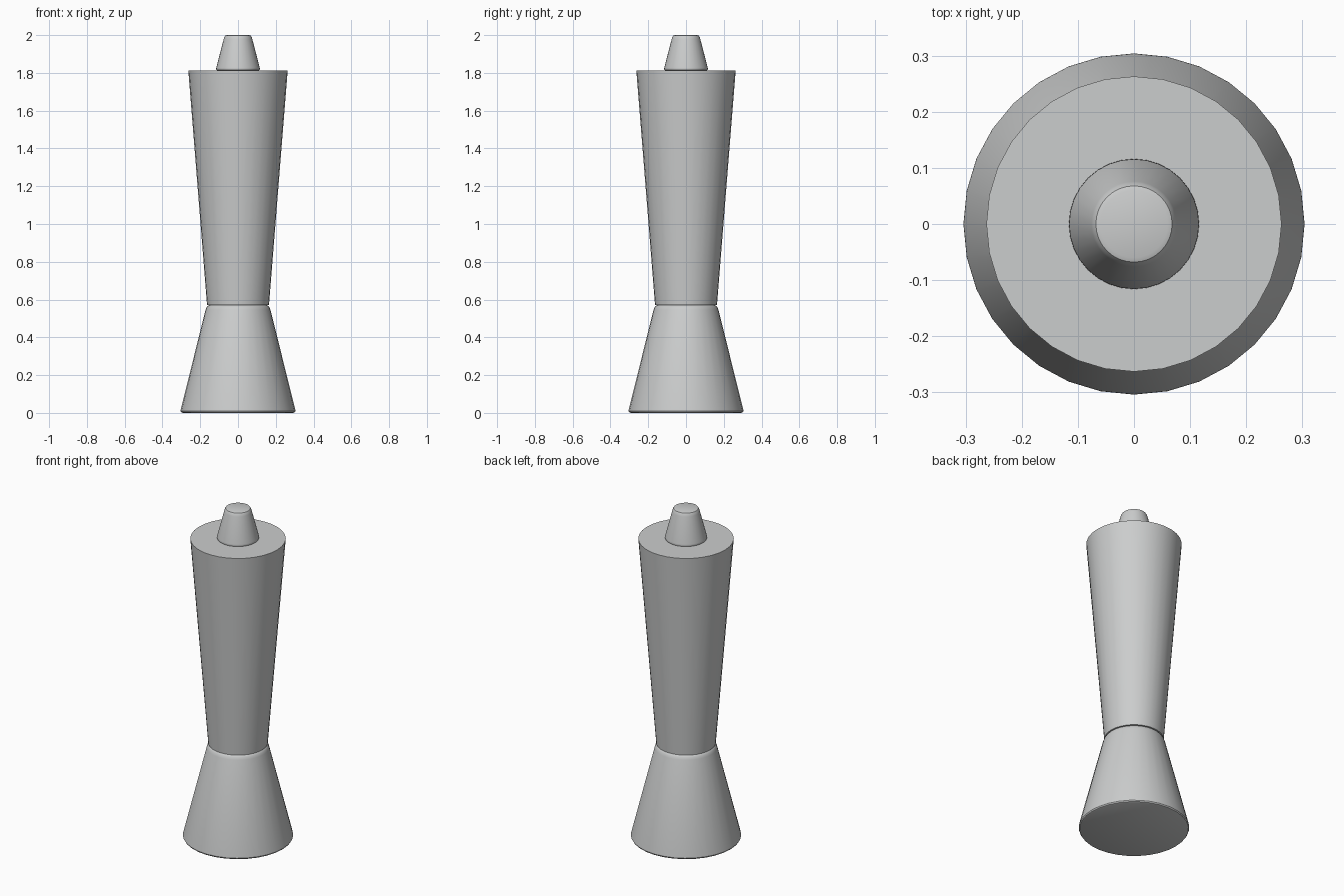
import bpy, bmesh, math

if "Cube" in bpy.data.objects:
    bpy.data.objects.remove(bpy.data.objects["Cube"])

SIDES = 32

grey = bpy.data.materials.new("light grey")
grey.diffuse_color = (0.6, 0.61, 0.61, 1)
grey.use_nodes = True
grey.node_tree.nodes["Principled BSDF"].inputs["Base Color"].default_value = grey.diffuse_color


def lathe(name, profile):
    """Closed turned part from (radius, height) points, bottom to top."""
    bm = bmesh.new()
    rings = []
    for r, z in profile:
        rings.append([bm.verts.new((r * math.cos(2 * math.pi * i / SIDES),
                                    r * math.sin(2 * math.pi * i / SIDES), z))
                      for i in range(SIDES)])
    for low, high in zip(rings, rings[1:]):
        for i in range(SIDES):
            j = (i + 1) % SIDES
            bm.faces.new((low[i], low[j], high[j], high[i]))
    bm.faces.new(rings[0][::-1])
    bm.faces.new(rings[-1])
    mesh = bpy.data.meshes.new(name)
    bm.to_mesh(mesh)
    bm.free()
    mesh.materials.append(grey)
    obj = bpy.data.objects.new(name, mesh)
    bpy.context.collection.objects.link(obj)
    bpy.ops.object.select_all(action='DESELECT')
    obj.select_set(True)
    bpy.context.view_layer.objects.active = obj
    bpy.ops.object.shade_smooth_by_angle(angle=math.radians(35))
    return obj


# flared foot with softened rims
lathe("base", [(0.293, 0.0), (0.300, 0.003), (0.304, 0.010), (0.303, 0.018),
               (0.172, 0.545), (0.167, 0.558), (0.160, 0.567), (0.150, 0.571)])

# long tapered barrel with sharp rims
lathe("body", [(0.164, 0.571), (0.263, 1.812)])

# small tapered knob with softened rims
lathe("knob", [(0.108, 1.812), (0.114, 1.815), (0.116, 1.820), (0.115, 1.828),
               (0.076, 1.978), (0.073, 1.989), (0.068, 1.997), (0.060, 2.0)])
